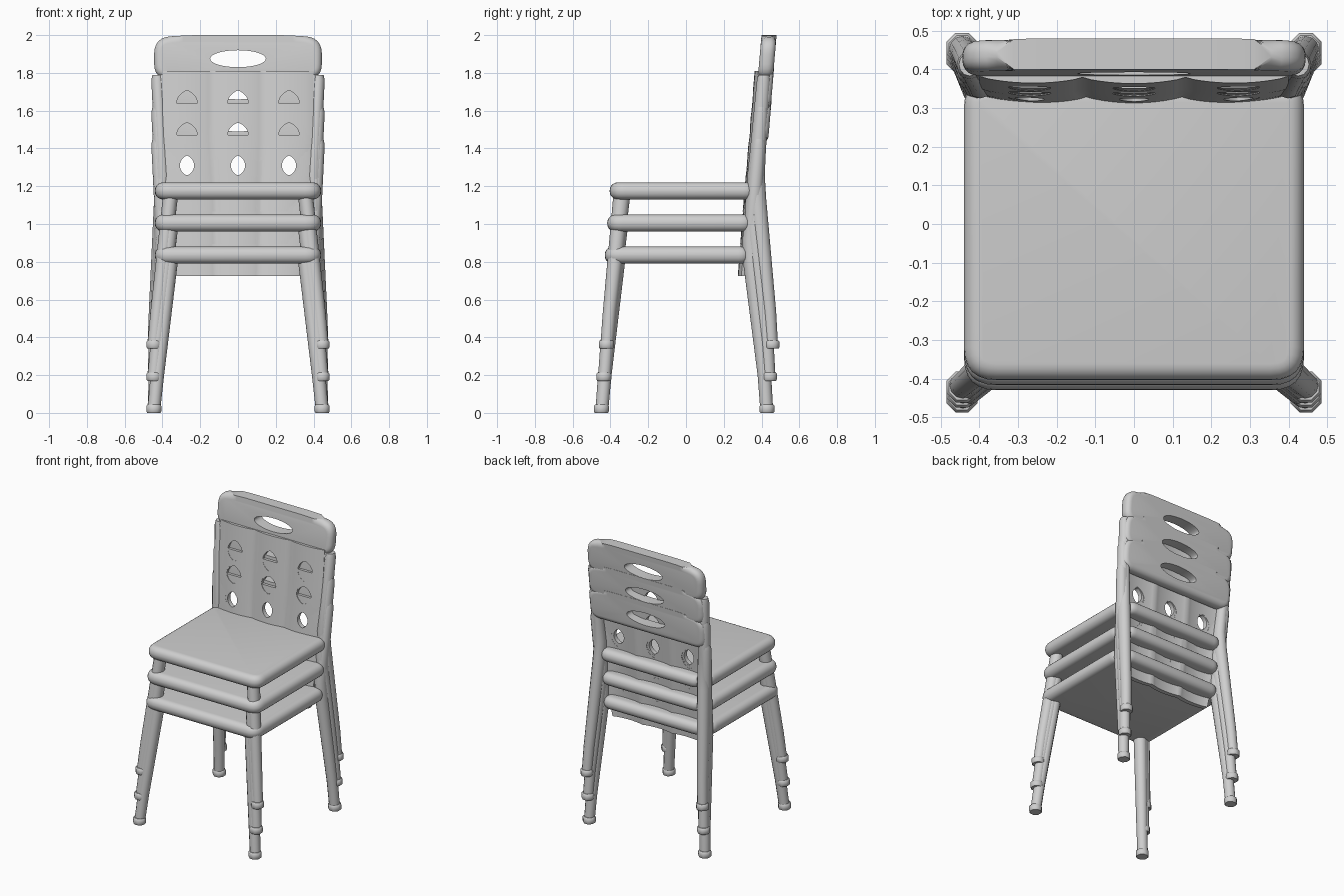
import bpy, bmesh, math
from mathutils import Vector

if "Cube" in bpy.data.objects:
    bpy.data.objects.remove(bpy.data.objects["Cube"])

grey = bpy.data.materials.new("light_grey")
grey.use_nodes = True
COLOUR = (0.62, 0.62, 0.62, 1)
grey.diffuse_color = COLOUR
grey.node_tree.nodes["Principled BSDF"].inputs["Base Color"].default_value = COLOUR

LEAN = 0.085           # backward lean of the backrest per unit of height
STEP = Vector((0, 0.013, 0.17))   # offset from one stacked chair to the next


def make(name, bm):
    bmesh.ops.recalc_face_normals(bm, faces=bm.faces)
    mesh = bpy.data.meshes.new(name)
    bm.to_mesh(mesh)
    bm.free()
    mesh.materials.append(grey)
    ob = bpy.data.objects.new(name, mesh)
    bpy.context.collection.objects.link(ob)
    return ob


def rounded_outline(corners, steps=6):
    """Polygon with each corner (x, y, radius) rounded; convex, anticlockwise."""
    pts = []
    for i, (x, y, r) in enumerate(corners):
        p = Vector((x, y))
        a = (Vector(corners[i - 1][:2]) - p).normalized() * r + p
        b = (Vector(corners[(i + 1) % len(corners)][:2]) - p).normalized() * r + p
        for k in range(steps + 1):
            t = k / steps
            pts.append(a * (1 - t) ** 2 + p * 2 * t * (1 - t) + b * t * t)
    return pts


def slab(name, outline, thick, bevel):
    """Flat outline extruded upward with soft rims."""
    bm = bmesh.new()
    base = bm.faces.new([bm.verts.new((p.x, p.y, 0)) for p in outline])
    top = bmesh.ops.extrude_face_region(bm, geom=[base], use_keep_orig=True)
    for v in [g for g in top["geom"] if isinstance(g, bmesh.types.BMVert)]:
        v.co.z = thick
    if bevel:
        rim = [e for e in bm.edges if abs(e.verts[0].co.z - e.verts[1].co.z) < 1e-6]
        bmesh.ops.bevel(bm, geom=rim, offset=bevel, segments=5, profile=0.5,
                        affect='EDGES', clamp_overlap=True)
    return make(name, bm)


def stand_up(ob, y, z):
    """Turn a slab upright, its outline in x-z and its thickness along +y."""
    for v in ob.data.vertices:
        x, h, d = v.co
        v.co = (x, y + d + LEAN * h, z + h)
    ob.data.flip_normals()


def loft(name, rings, sides=12, turn=0):
    """Stack of level rings (x, y, z, radius x, radius y)."""
    bm = bmesh.new()
    loops = []
    for x, y, z, rx, ry in rings:
        angles = [2 * math.pi * (i + turn) / sides for i in range(sides)]
        loops.append([bm.verts.new((x + rx * math.cos(a), y + ry * math.sin(a), z))
                      for a in angles])
    for lo, hi in zip(loops, loops[1:]):
        for i in range(sides):
            j = (i + 1) % sides
            bm.faces.new((lo[i], lo[j], hi[j], hi[i]))
    bm.faces.new(loops[0][::-1])
    bm.faces.new(loops[-1])
    return make(name, bm)


def cut(ob, cutters):
    """Apply boolean cuts and remove the cutters."""
    for c in cutters:
        c.hide_render = True
        m = ob.modifiers.new("cut", 'BOOLEAN')
        m.operation, m.solver, m.object = 'DIFFERENCE', 'EXACT', c
    bpy.context.view_layer.update()
    graph = bpy.context.evaluated_depsgraph_get()
    mesh = bpy.data.meshes.new_from_object(ob.evaluated_get(graph))
    ob.modifiers.clear()
    ob.data = mesh
    for c in cutters:
        bpy.data.objects.remove(c)


def hole(x, z, half_w, half_h, point):
    """Upright cutter: an ellipse (point = 1) or a pointed leaf (point > 1)."""
    pts = []
    for i in range(32):
        a = 2 * math.pi * i / 32
        c = math.cos(a)
        pts.append(Vector((x + half_w * math.copysign(abs(c) ** point, c),
                           half_h * math.sin(a))))
    ob = slab("hole_cutter", pts, 0.8, 0)
    stand_up(ob, 0, z)
    return ob


chair = []

# Seat with a narrower rear edge passing between the back legs
seat = slab("seat", rounded_outline([(-.44, -.43, .085), (.44, -.43, .085),
                                     (.44, .337, .06), (-.44, .337, .06)]), .09, .042)
seat.location.z = .79
rear = slab("seat_rear_edge", rounded_outline([(-.38, .1, .06), (.38, .1, .06),
                                               (.38, .395, .06), (-.38, .395, .06)]), .086, .04)
rear.location.z = .792
chair += [seat, rear]

# Legs, back posts and feet, mirrored left and right
for side, sx in (("left", 1), ("right", -1)):
    chair.append(loft(side + "_front_leg", [
        (sx * .445, -.445, .02, .034, .034), (sx * .427, -.43, .2, .036, .036),
        (sx * .356, -.365, .82, .04, .045)]))
    chair.append(loft(side + "_back_leg", [
        (sx * .445, .427, .02, .034, .034), (sx * .436, .415, .2, .036, .036),
        (sx * .402, .35, .80, .042, .048), (sx * .398, .345, .92, .040, .046),
        (sx * .405, .355, 1.05, .036, .042), (sx * .425, .385, 1.42, .034, .036),
        (sx * .425, .387, 1.45, .028, .03)]))
    for end, y in (("front", -.448), ("back", .429)):
        chair.append(loft(f"{side}_{end}_foot", [
            (sx * .445, y, 0, .038, .038), (sx * .445, y, .008, .043, .043),
            (sx * .445, y, .036, .043, .043), (sx * .445, y, .044, .036, .036)], 8, .5))

# Backrest of three bowed slats, each pierced by three leaf-shaped holes
SLAT = .27
LOW, HIGH = .725, 1.47
bm = bmesh.new()
rows = []
for k in range(9):
    t = k / 8
    row = []
    for i in range(37):
        u = i / 18 - 1
        x = u * (.34 + .06 * min(1, t * 2))
        bulge = .016 * abs(math.cos(math.pi * u * 1.5)) ** .7
        y = .29 + LEAN * (HIGH - LOW) * t - bulge + .003 * u * u
        row.append((x, y, LOW + (HIGH - LOW) * t))
    rows.append(row)
front = [[bm.verts.new(p) for p in r] for r in rows]
back = [[bm.verts.new((x, y + .03, z)) for x, y, z in r] for r in rows]
for g in (front, back):
    for a, b in zip(g, g[1:]):
        for i in range(len(a) - 1):
            bm.faces.new((a[i], a[i + 1], b[i + 1], b[i]))
border = [e for e in bm.edges if e.is_boundary]
bmesh.ops.bridge_loops(bm, edges=border)
panel = make("back_slats", bm)
cutters = []
for s in (-1, 0, 1):
    for z, w, h in ((.97, .038, .052), (1.14, .055, .062), (1.298, .055, .068)):
        cutters.append(hole(s * SLAT, z, w, h, 1.4))
cut(panel, cutters)
chair.append(panel)

# Thick top rail with an oval hand grip
rail = slab("top_rail", rounded_outline([(-.443, 0, .075), (.443, 0, .075),
                                         (.445, .218, .09), (.25, .23, .06),
                                         (-.25, .23, .06), (-.445, .218, .09)]), .08, .034)
stand_up(rail, .354, 1.43)
cut(rail, [hole(0, 1.535, .147, .045, 1)])
chair.append(rail)

# Smooth shading with crisp edges kept
bpy.ops.object.select_all(action='DESELECT')
for ob in chair:
    ob.select_set(True)
bpy.context.view_layer.objects.active = seat
bpy.ops.object.shade_smooth_by_angle(angle=math.radians(40))

# Stack two more chairs on the first
for level, label in ((1, "middle"), (2, "top")):
    for ob in chair:
        twin = ob.copy()
        twin.name = f"{label}_{ob.name}"
        twin.location = ob.location + STEP * level
        bpy.context.collection.objects.link(twin)
